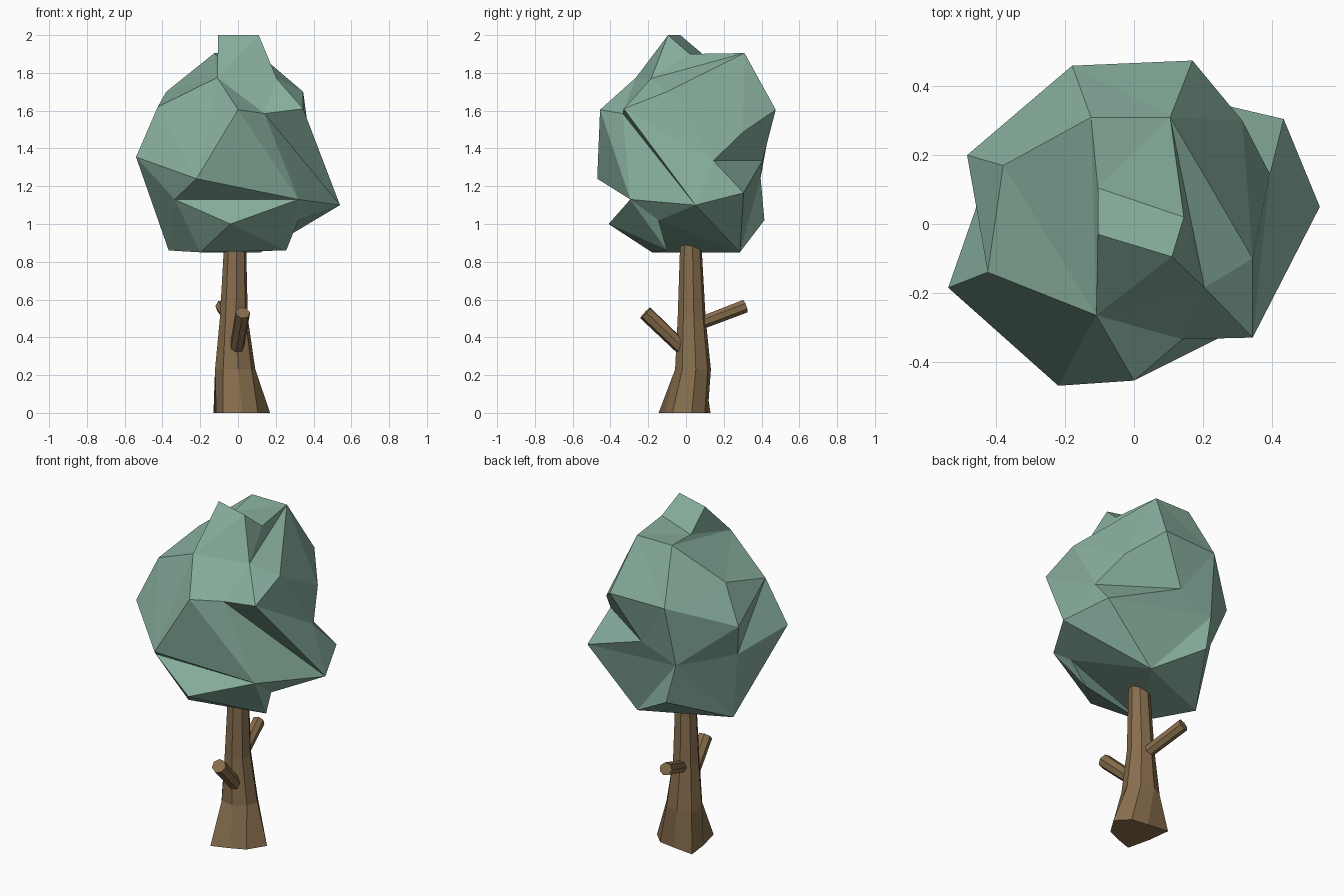
import bpy, bmesh, math
from mathutils import Vector

if "Cube" in bpy.data.objects:
    bpy.data.objects.remove(bpy.data.objects["Cube"])


def material(name, rgb):
    m = bpy.data.materials.new(name)
    m.diffuse_color = (*rgb, 1)
    m.use_nodes = True
    m.node_tree.nodes["Principled BSDF"].inputs["Base Color"].default_value = m.diffuse_color
    return m


def finish(bm, name, mat):
    bmesh.ops.recalc_face_normals(bm, faces=bm.faces[:])
    me = bpy.data.meshes.new(name)
    bm.to_mesh(me)
    bm.free()
    me.materials.append(mat)
    ob = bpy.data.objects.new(name, me)
    bpy.context.collection.objects.link(ob)
    return ob


def loft(name, rings, mat):
    """Skin a list of equal-length point rings and cap both ends."""
    bm = bmesh.new()
    vs = [[bm.verts.new(p) for p in r] for r in rings]
    n = len(vs[0])
    for a, b in zip(vs, vs[1:]):
        for i in range(n):
            j = (i + 1) % n
            bm.faces.new((a[i], a[j], b[j], b[i]))
    bm.faces.new(vs[0][::-1])
    bm.faces.new(vs[-1])
    return finish(bm, name, mat)


leaf = material("leaf_green", (0.245, 0.43, 0.34))
bark = material("bark_brown", (0.245, 0.155, 0.075))

# Trunk: irregular root foot, then a leaning octagonal column (cx, cy, rx, ry, z)
foot = [(.17, .03), (.10, .10), (0, .115), (-.13, .13),
        (-.115, 0), (-.08, -.145), (.02, -.11), (.105, -.072)]
sections = [(-.015, .037, .108, .096, .23), (-.022, .03, .075, .075, .5),
            (-.015, .025, .058, .056, .92)]
loft("trunk", [[(x, y, 0) for x, y in foot]] +
     [[(cx + rx * math.cos(math.tau * (i + .2) / 8),
        cy + ry * math.sin(math.tau * (i + .2) / 8), z) for i in range(8)]
      for cx, cy, rx, ry, z in sections], bark)


# Branch stubs
def branch(name, start, end, r0, r1):
    a, b = Vector(start), Vector(end)
    q = (b - a).to_track_quat('Z', 'Y')
    loft(name, [[c + q @ Vector((r * math.cos(math.tau * i / 7), r * math.sin(math.tau * i / 7), 0))
                 for i in range(7)] for c, r in ((a, r0), (b, r1))], bark)


branch("front_branch", (-.01, .0, .325), (.025, -.215, .53), .038, .04)
branch("back_branch", (-.02, .05, .465), (-.085, .312, .565), .034, .036)

# Foliage: lumpy faceted ball, feature points from the crown downward
points = [(-.105, -.03, 2), (.11, -.095, 2), (-.105, .105, 1.885), (.145, .02, 1.9),
          (-.125, .31, 1.905), (.105, .31, 1.905), (-.11, -.265, 1.775), (.205, -.185, 1.77),
          (.345, -.1, 1.7), (-.425, -.14, 1.62), (-.38, .17, 1.7), (-.18, .46, 1.6),
          (.17, .475, 1.605), (.345, -.33, 1.61), (0, -.455, 1.605), (.14, -.335, 1.585),
          (-.54, -.185, 1.355), (-.485, .2, 1.475), (-.22, -.47, 1.24), (.315, .3, 1.485),
          (.395, .145, 1.335), (.01, .405, 1.335), (.435, .305, 1.165), (.54, .05, 1.1),
          (-.21, .395, 1.245), (-.43, .13, 1.27), (-.335, -.295, 1.13), (.32, -.295, 1.13),
          (-.04, -.41, 1), (.32, -.145, 1.02), (-.16, .415, 1.02), (.12, .285, .85),
          (-.367, .08, .86), (-.2, -.18, .85), (.255, -.1, .86)]
# Ridges and creases that must appear as edges
creases = [(20, 21), (19, 21), (12, 19), (20, 22), (13, 15), (13, 23), (15, 23), (15, 27),
           (15, 18), (14, 18), (18, 27), (26, 27), (26, 28), (27, 28), (6, 14), (6, 18),
           (9, 18), (0, 6), (6, 10), (2, 6), (4, 6), (5, 7), (5, 8), (8, 19), (7, 13),
           (7, 15), (1, 6), (2, 5), (23, 31), (29, 31), (22, 31), (29, 33), (24, 31), (22, 24),
           (24, 32), (11, 24), (9, 17), (9, 25), (16, 32), (17, 24)]

bm = bmesh.new()
centre = Vector((0, 0, 1.4))
verts = [bm.verts.new((Vector(p) - centre).normalized()) for p in points]
bmesh.ops.convex_hull(bm, input=verts)
bmesh.ops.triangulate(bm, faces=bm.faces[:])
for v, p in zip(verts, points):
    v.co = p
for a, b in creases * 4:
    va, vb = verts[a], verts[b]
    if bm.edges.get((va, vb)):
        continue
    for e in bm.edges:
        if len(e.link_faces) == 2:
            tips = {v for f in e.link_faces for v in f.verts} - set(e.verts)
            if tips == {va, vb}:
                bmesh.utils.edge_rotate(e, False)
                break
finish(bm, "foliage", leaf)
